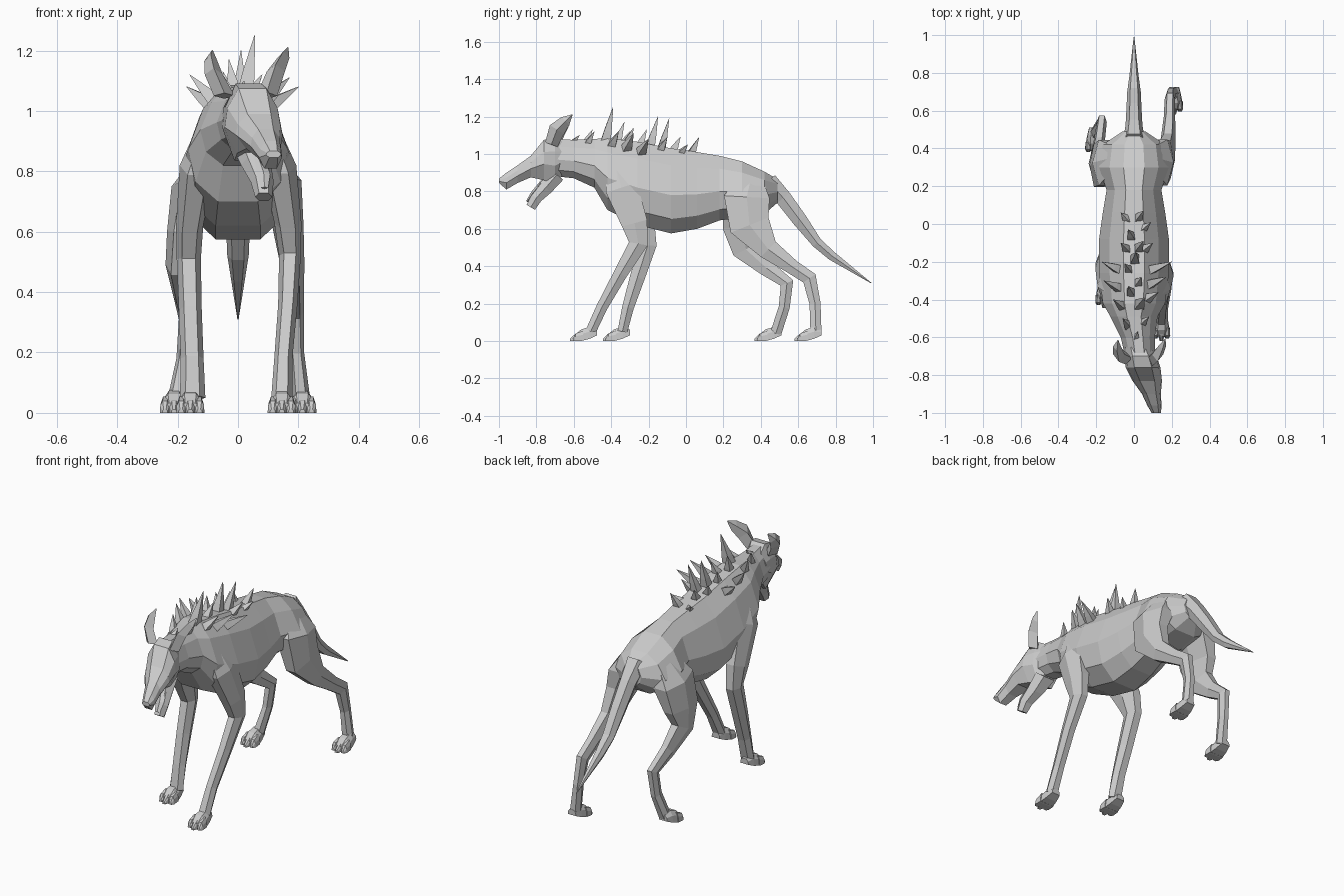
import bpy, bmesh
from mathutils import Vector


def skin(name, rings):
    """Bridge equal-sized point rings into a closed flat-shaded mesh."""
    bm = bmesh.new()
    loops = [[bm.verts.new(p) for p in r] for r in rings]
    n = len(loops[0])
    for a, b in zip(loops, loops[1:]):
        for i in range(n):
            j = (i + 1) % n
            bm.faces.new((a[i], a[j], b[j], b[i]))
    bm.faces.new(loops[0])
    bm.faces.new(loops[-1])
    bmesh.ops.recalc_face_normals(bm, faces=bm.faces)
    me = bpy.data.meshes.new(name)
    bm.to_mesh(me)
    bm.free()
    ob = bpy.data.objects.new(name, me)
    bpy.context.collection.objects.link(ob)
    return ob


TORSO = [(.3, 1), (.7, .80), (1, .45), (.85, .17), (.4, 0)]
HEAD = [(.5, 1), (.9, .7), (1, .4), (.55, 0)]
PAW = [(.45, 1), (.9, .6), (1, .0)]


def slices(name, half, secs):
    """Loft a mirrored half profile along y; each section is y, bottom, top, half width, centre x."""
    prof = half + [(-u, v) for u, v in reversed(half)]
    return skin(name, [[(cx + u * w, y, lo + v * (hi - lo)) for u, v in prof]
                       for y, lo, hi, w, cx in secs])


HEX = [(1, 0), (.55, .87), (-.55, .87), (-1, 0), (-.55, -.87), (.55, -.87)]
DIAMOND = [(1, 0), (0, 1), (-1, 0), (0, -1)]


def limb(name, secs, shape=HEX):
    """Loft along a bent path; each section is x, y, z, half width, half depth."""
    pts = [Vector(s[:3]) for s in secs]
    rings = []
    for i, s in enumerate(secs):
        d1 = (pts[min(i + 1, len(pts) - 1)] - pts[i])
        d0 = (pts[i] - pts[max(i - 1, 0)])
        t = d1.normalized() + d0.normalized()
        t.x = 0
        side = Vector((1, 0, 0))
        deep = side.cross(t.normalized())
        rings.append([pts[i] + side * u * s[3] + deep * v * s[4] for u, v in shape])
    return skin(name, rings)


# Torso and neck
slices("torso", TORSO, [
    (-.69, .88, 1.08, .08, .03), (-.60, .87, 1.075, .09, .02), (-.49, .82, 1.08, .125, 0),
    (-.42, .70, 1.085, .165, 0), (-.26, .62, 1.065, .185, 0), (-.08, .575, 1.03, .185, 0),
    (.06, .60, 1.01, .165, 0), (.18, .645, .99, .145, 0), (.30, .66, .96, .185, 0),
    (.42, .68, .905, .165, 0), (.49, .74, .865, .06, 0)])

# Head turned slightly to one side, with hanging jaw
slices("head", HEAD, [
    (-.65, .90, 1.06, .075, .02), (-.70, .835, 1.09, .085, .035), (-.76, .86, 1.075, .092, .048),
    (-.83, .875, .99, .078, .07), (-.90, .845, .94, .05, .092),
    (-.96, .81, .90, .038, .108), (-1.0, .845, .868, .025, .118)])
limb("lower_jaw", [
    (.04, -.69, .89, .065, .05), (.06, -.75, .82, .05, .045),
    (.08, -.80, .765, .038, .035), (.085, -.83, .715, .028, .03)])
limb("tongue", [(.06, -.76, .86, .025, .012), (.085, -.82, .79, .022, .01),
                (.088, -.85, .745, .012, .006)], DIAMOND)

# Ears
limb("right_ear", [(.095, -.72, 1.05, .035, .035), (.125, -.69, 1.13, .030, .045),
                   (.15, -.645, 1.175, .02, .03), (.165, -.608, 1.21, .002, .002)], DIAMOND)
limb("left_ear", [(-.045, -.71, 1.05, .035, .035), (-.08, -.69, 1.12, .030, .045),
                  (-.09, -.65, 1.165, .022, .03), (-.085, -.615, 1.2, .002, .002)], DIAMOND)

# Tail
limb("tail", [(0, .44, .855, .06, .055), (0, .52, .765, .045, .05), (0, .61, .645, .04, .045),
              (0, .70, .525, .036, .032), (0, .78, .455, .025, .028), (0, .99, .31, .002, .002)])

# Front legs
limb("right_front_leg", [
    (.09, -.39, .98, .03, .05), (.135, -.345, .82, .058, .10), (.165, -.275, .63, .045, .08),
    (.172, -.255, .52, .036, .058), (.165, -.35, .36, .032, .042),
    (.15, -.45, .18, .03, .034), (.145, -.51, .05, .035, .032)])
limb("left_front_leg", [
    (-.09, -.38, .98, .03, .05), (-.135, -.33, .82, .058, .10), (-.16, -.235, .62, .045, .08),
    (-.163, -.205, .51, .04, .055), (-.158, -.26, .34, .038, .046),
    (-.152, -.31, .18, .038, .036), (-.15, -.34, .05, .042, .03)])

# Hind legs
limb("right_hind_leg", [
    (.09, .35, .88, .03, .07), (.135, .325, .77, .075, .14), (.165, .34, .62, .052, .125),
    (.18, .44, .49, .04, .065), (.188, .57, .395, .03, .045), (.19, .66, .335, .028, .045),
    (.195, .69, .2, .024, .034), (.21, .695, .04, .03, .034)])
limb("left_hind_leg", [
    (-.09, .35, .88, .03, .07), (-.145, .325, .75, .075, .14), (-.185, .31, .60, .05, .13),
    (-.20, .32, .49, .04, .085), (-.185, .43, .39, .03, .05), (-.17, .54, .31, .026, .042),
    (-.18, .525, .18, .024, .034), (-.205, .48, .04, .03, .034)])

# Paws: sloping pad with three toes
for name, cx, y in [("right_front", .145, -.51), ("left_front", -.158, -.335),
                    ("right_hind", .213, .69), ("left_hind", -.212, .475)]:
    slices(name + "_paw", PAW, [(y + .035, .03, .06, .026, cx), (y - .005, .012, .075, .036, cx),
                                (y - .05, 0, .062, .044, cx), (y - .085, 0, .033, .036, cx)])
    for k in (-1, 0, 1):
        x = cx + k * .028
        slices(name + "_toe", PAW, [(y - .04, .002, .055, .017, x),
                                    (y - .08, 0, .04, .017, x + k * .002),
                                    (y - .11 + abs(k) * .015, 0, .012, .009, x + k * .002)])

# Spiky mane: tip x, y, z and base radius
SPIKES = [
    (.02, -.57, 1.10, .025), (-.06, -.50, 1.13, .028), (.08, -.49, 1.12, .028),
    (.055, -.39, 1.25, .04), (-.11, -.40, 1.14, .034), (.13, -.36, 1.12, .034),
    (-.03, -.33, 1.17, .034), (-.16, -.30, 1.12, .034), (.17, -.28, 1.11, .036),
    (.04, -.28, 1.14, .034), (-.17, -.20, 1.08, .036), (.2, -.20, 1.08, .034),
    (-.05, -.21, 1.13, .032), (.01, -.15, 1.20, .036), (.05, -.09, 1.19, .032),
    (-.07, -.10, 1.10, .032), (.10, -.10, 1.09, .032), (-.03, -.03, 1.09, .032),
    (.05, .07, 1.09, .03), (-.07, .06, 1.04, .03), (.09, .01, 1.05, .028)]
for x, y, z, r in SPIKES:
    tip = Vector((x, y, z))
    base = Vector((x * .4, y - .045, 1.05 - .12 * max(0, y + .35) - .15 * abs(x)))
    axis = (tip - base).normalized()
    u = axis.orthogonal().normalized()
    v = axis.cross(u)
    skin("mane_spike", [[base + axis * (tip - base).length * f + (u * a + v * b) * r * s
                         for a, b in DIAMOND] for f, s in ((0, 1), (.4, .7), (1, .03))])
